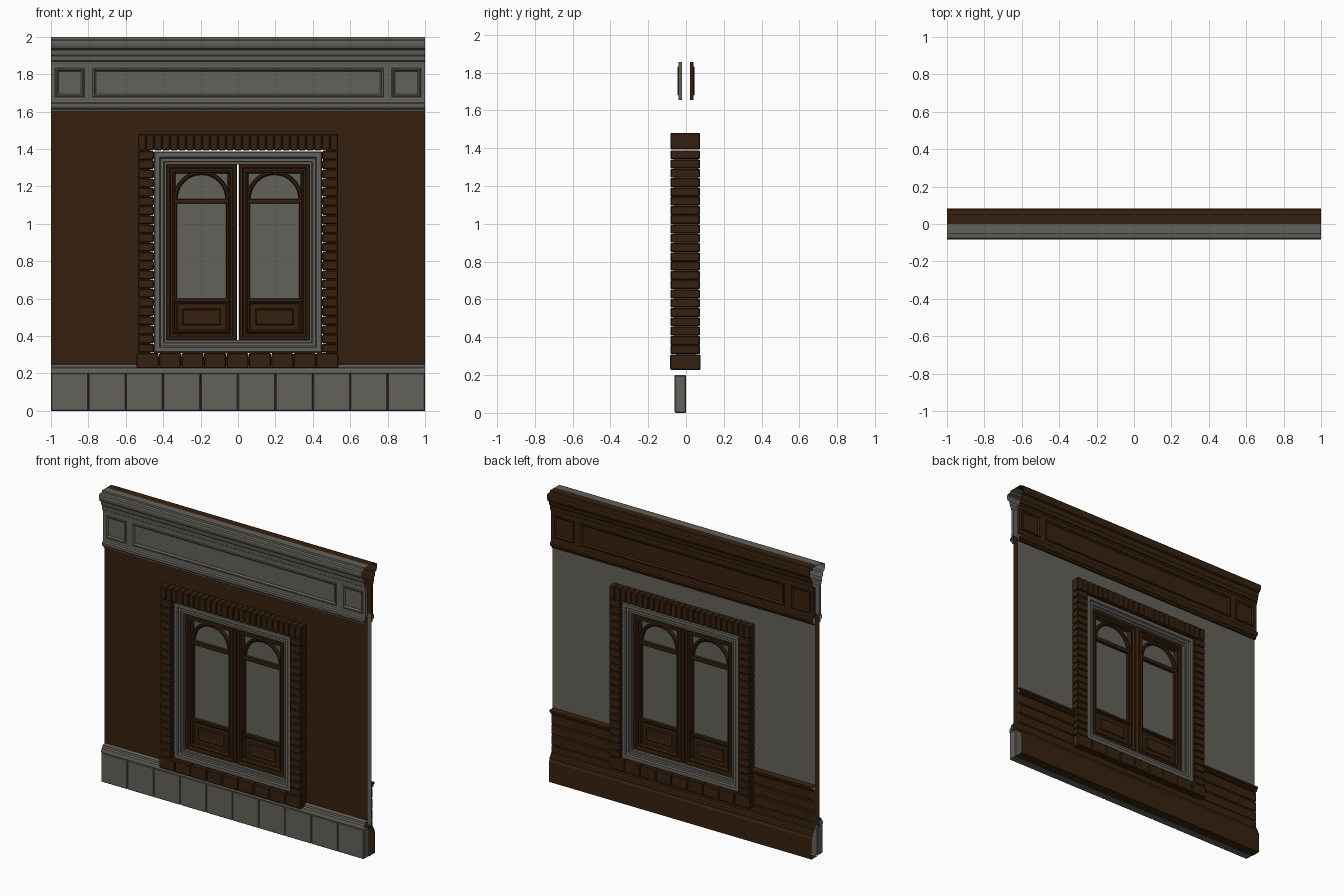
import bpy, bmesh, math

if "Cube" in bpy.data.objects:
    bpy.data.objects.remove(bpy.data.objects["Cube"])


def material(name, rgb):
    m = bpy.data.materials.new(name)
    m.diffuse_color = (*rgb, 1)
    m.use_nodes = True
    m.node_tree.nodes["Principled BSDF"].inputs["Base Color"].default_value = m.diffuse_color
    return m


GRAY = material("gray_stone", (0.125, 0.119, 0.100))
BROWN = material("dark_brown", (0.037, 0.0155, 0.0045))


def finish(name, bm, mat, recalc=True):
    if recalc:
        bmesh.ops.recalc_face_normals(bm, faces=bm.faces)
    me = bpy.data.meshes.new(name)
    bm.to_mesh(me)
    bm.free()
    me.materials.append(mat)
    ob = bpy.data.objects.new(name, me)
    bpy.context.collection.objects.link(ob)
    return ob


def strip(name, pts, side, spans, mat):
    """Open moulding: (depth, z) points listed upward, run along x. side -1 front, +1 back."""
    bm = bmesh.new()
    for x0, x1 in spans:
        rows = [[bm.verts.new((x, side * d, z)) for x in (x0, x1)] for d, z in pts]
        for a, b in zip(rows, rows[1:]):
            f = [a[0], a[1], b[1], b[0]]
            bm.faces.new(f if side < 0 else f[::-1])
    return finish(name, bm, mat, False)


def add_box(bm, x0, x1, y0, y1, z0, z1):
    vs = bmesh.ops.create_cube(bm, size=1)["verts"]
    for v in vs:
        v.co = ((x0 + x1) / 2 + v.co.x * (x1 - x0),
                (y0 + y1) / 2 + v.co.y * (y1 - y0),
                (z0 + z1) / 2 + v.co.z * (z1 - z0))
    return vs


def boxes(name, dims, mat, bevel=0.0):
    bm = bmesh.new()
    for d in dims:
        add_box(bm, *d)
    if bevel:
        bmesh.ops.bevel(bm, geom=bm.edges[:], offset=bevel, segments=1,
                        affect='EDGES', profile=0.5)
    return finish(name, bm, mat)


def panel(name, dims, side, insets, mat):
    """Box whose outer face gets nested insets (width, depth)."""
    bm = bmesh.new()
    add_box(bm, *dims)
    bm.normal_update()
    face = [f for f in bm.faces if f.normal.y * side > 0.9]
    for w, d in insets:
        bmesh.ops.inset_region(bm, faces=face, thickness=w, depth=d, use_even_offset=True)
    return finish(name, bm, mat)


def rect_frame(name, x0, x1, z0, z1, half, mat):
    """Mitred frame: half = (inset, half thickness) points, mirrored front to back."""
    prof = [(i, -y) for i, y in half] + [(i, y) for i, y in reversed(half)]
    bm = bmesh.new()
    loops = [[bm.verts.new(c) for c in ((x0 + i, y, z0 + i), (x1 - i, y, z0 + i),
                                        (x1 - i, y, z1 - i), (x0 + i, y, z1 - i))]
             for i, y in prof]
    for a, b in zip(loops, loops[1:] + loops[:1]):
        for k in range(4):
            n = (k + 1) % 4
            bm.faces.new((a[k], a[n], b[n], b[k]))
    return finish(name, bm, mat)


def arch(name, cx, cz, half, mat, n=20):
    """Half-round band: half = (radius, half thickness) points."""
    prof = [(r, -y) for r, y in half] + [(r, y) for r, y in reversed(half)]
    bm = bmesh.new()
    rings = []
    for k in range(n + 1):
        a = math.pi * k / n
        rings.append([bm.verts.new((cx + r * math.cos(a), y, cz + r * math.sin(a)))
                      for r, y in prof])
    m = len(prof)
    for a, b in zip(rings, rings[1:]):
        for k in range(m):
            bm.faces.new((a[k], a[(k + 1) % m], b[(k + 1) % m], b[k]))
    bm.faces.new(rings[0])
    bm.faces.new(rings[-1])
    return finish(name, bm, mat)


FULL = [(-1, 1)]
SIDES = [(-1, -0.47), (0.47, 1)]

# Wall sheets with the window opening left free
for tag, side, mat in (("front", -1, BROWN), ("back", 1, GRAY)):
    strip(tag + "_wall_sides", [(0.02, 0.2), (0.02, 1.655)], side, SIDES, mat)
    strip(tag + "_wall_below", [(0.02, 0.2), (0.02, 0.29)], side, [(-0.47, 0.47)], mat)
    strip(tag + "_wall_above", [(0.02, 1.41), (0.02, 1.655)], side, [(-0.47, 0.47)], mat)

# Cornice: lower ledge, panelled frieze and crown on both sides
ledge = [(0.02, 1.6), (0.034, 1.6), (0.036, 1.612), (0.046, 1.618), (0.052, 1.628),
         (0.052, 1.642), (0.042, 1.648), (0.04, 1.656), (0.02, 1.656)]
crown = [(0.02, 1.854), (0.042, 1.855), (0.044, 1.868), (0.05, 1.872), (0.052, 1.898),
         (0.058, 1.905), (0.062, 1.93), (0.074, 1.936), (0.081, 1.95), (0.083, 1.965),
         (0.081, 1.98), (0.074, 1.987), (0.052, 1.989), (0.05, 2.0), (0.0, 2.0)]
for tag, side, mat in (("front", -1, GRAY), ("back", 1, BROWN)):
    strip(tag + "_cornice_ledge", ledge, side, FULL, mat)
    strip(tag + "_cornice_crown", crown, side, FULL, mat)
    y0, y1 = sorted((side * 0.02, side * 0.04))
    for part, x0, x1 in (("left", -1, -0.8), ("middle", -0.8, 0.8), ("right", 0.8, 1)):
        panel(f"{tag}_frieze_{part}", (x0, x1, y0, y1, 1.655, 1.855), side,
              [(0.022, 0), (0.004, 0.004), (0.006, 0), (0.008, -0.010)], mat)

# Stone plinth blocks with their cap moulding
boxes("plinth_blocks", [(-1 + 0.2 * i + 0.001, -0.8 + 0.2 * i - 0.001, -0.06, 0, 0, 0.2)
                        for i in range(10)], GRAY, 0.004)
strip("plinth_cap", [(0.02, 0.2), (0.058, 0.2), (0.06, 0.208), (0.055, 0.228),
                     (0.045, 0.235), (0.042, 0.247), (0.02, 0.252)], -1, FULL, GRAY)

# Back skirting board and boarded wainscot
strip("back_skirting", [(0.0, 0.0), (0.062, 0.0), (0.062, 0.14), (0.056, 0.15), (0.056, 0.165),
                        (0.045, 0.172), (0.04, 0.19), (0.032, 0.195), (0.032, 0.24)],
      1, FULL, BROWN)
boards = []
for i in range(3):
    z = 0.24 + i * 0.073
    boards += [(0.026, z), (0.033, z + 0.006), (0.033, z + 0.067), (0.026, z + 0.073)]
strip("back_wainscot", boards, 1, [(-1, -0.5), (0.5, 1)], BROWN)
strip("back_wainscot_cap", [(0.026, 0.459), (0.042, 0.462), (0.044, 0.472), (0.054, 0.476),
                            (0.054, 0.49), (0.02, 0.495)], 1, [(-1, -0.5), (0.5, 1)], BROWN)

# Brick surround: sides, top course and sill
Y0, Y1 = -0.083, 0.075
N, p = 22, 1.08 / 22
boxes("side_bricks", [(min(s * 0.45, s * 0.535), max(s * 0.45, s * 0.535), Y0, Y1,
                       0.31 + p * i + 0.001, 0.31 + p * (i + 1) - 0.001)
                      for s in (-1, 1) for i in range(N)], BROWN, 0.005)
q = 1.07 / 25
boxes("top_bricks", [(-0.535 + q * i + 0.001, -0.535 + q * (i + 1) - 0.001, Y0, Y1, 1.392, 1.48)
                     for i in range(25)], BROWN, 0.005)
w = 1.08 / 9
boxes("sill_bricks", [(-0.543 + w * i + 0.001, -0.543 + w * (i + 1) - 0.001, Y0 - 0.001, Y1 + 0.003,
                       0.228, 0.309) for i in range(9)], BROWN, 0.005)

# Stone window frame
rect_frame("window_frame", -0.45, 0.45, 0.31, 1.386,
           [(0, 0.052), (0.006, 0.064), (0.03, 0.064), (0.036, 0.054), (0.052, 0.054),
            (0.056, 0.046), (0.068, 0.046)], GRAY)

# Two window leaves
for tag, s in (("left", -1), ("right", 1)):
    cx = s * 0.195
    rect_frame(tag + "_leaf_frame", cx - 0.19, cx + 0.19, 0.376, 1.32,
               [(0, 0.02), (0.006, 0.032), (0.018, 0.032), (0.024, 0.022), (0.036, 0.022),
                (0.042, 0.028), (0.05, 0.028), (0.056, 0.01)][:6] + [(0.05, 0.01)], BROWN)
    # inner stiles, crossbar, rail above the lower panel
    boxes(tag + "_leaf_bars",
          [(cx - 0.15, cx - 0.132, -0.018, 0.018, 0.59, 1.13),
           (cx + 0.132, cx + 0.15, -0.018, 0.018, 0.59, 1.13),
           (cx - 0.148, cx + 0.148, -0.022, 0.022, 1.108, 1.134),
           (cx - 0.148, cx + 0.148, -0.022, 0.022, 0.582, 0.6)], BROWN, 0.003)
    arch(tag + "_leaf_arch", cx, 1.134,
         [(0.15, 0.014), (0.146, 0.02), (0.136, 0.02), (0.13, 0.014), (0.126, 0.014)], BROWN)
    for face, d in (("front", -1), ("back", 1)):
        y0, y1 = sorted((0, d * 0.014))
        panel(f"{tag}_leaf_{face}_panel", (cx - 0.145, cx + 0.145, y0, y1, 0.415, 0.59), d,
              [(0.012, 0), (0.006, -0.005), (0.025, 0), (0.006, 0.006), (0.006, -0.004)], BROWN)
    boxes(tag + "_glass", [(cx - 0.148, cx + 0.148, -0.002, 0.002, 0.585, 1.285)], GRAY)
